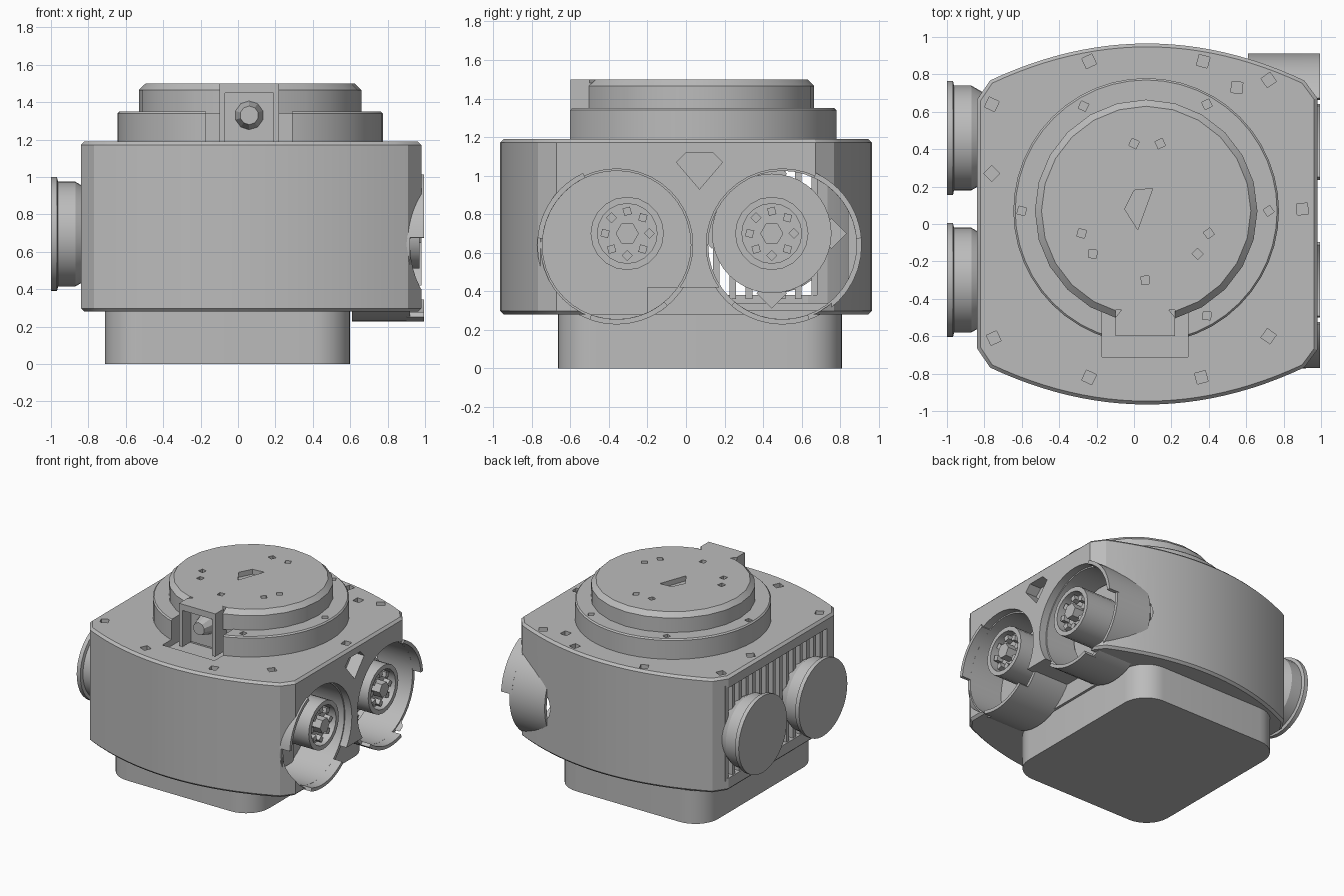
import bpy, bmesh, math
from mathutils import Matrix, Vector

if "Cube" in bpy.data.objects:
    bpy.data.objects.remove(bpy.data.objects["Cube"])

grey = bpy.data.materials.new("plain_grey")
grey.use_nodes = True
COLOR = (0.5, 0.5, 0.5, 1)
grey.diffuse_color = COLOR
grey.node_tree.nodes["Principled BSDF"].inputs["Base Color"].default_value = COLOR


def finish(name, bm):
    bmesh.ops.recalc_face_normals(bm, faces=bm.faces)
    mesh = bpy.data.meshes.new(name)
    bm.to_mesh(mesh)
    bm.free()
    ob = bpy.data.objects.new(name, mesh)
    bpy.context.collection.objects.link(ob)
    mesh.materials.append(grey)
    return ob


def prism(name, outline, lo, hi, axis="z"):
    """Extrude an outline along z (outline is x, y) or along x (outline is y, z)."""
    bm = bmesh.new()
    place = (lambda p, t: (p[0], p[1], t)) if axis == "z" else (lambda p, t: (t, p[0], p[1]))
    face = bm.faces.new([bm.verts.new(place(p, lo)) for p in outline])
    ext = bmesh.ops.extrude_face_region(bm, geom=[face])
    shift = Vector((0, 0, hi - lo)) if axis == "z" else Vector((hi - lo, 0, 0))
    bmesh.ops.translate(bm, verts=[v for v in ext["geom"] if isinstance(v, bmesh.types.BMVert)], vec=shift)
    return finish(name, bm)


def box(name, x, y, z):
    return prism(name, [(x[0], y[0]), (x[1], y[0]), (x[1], y[1]), (x[0], y[1])], *z)


def arc(c, r, a=0, b=360, n=40):
    full = abs(b - a) == 360
    steps = n if full else n + 1
    angles = [math.radians(a + (b - a) * i / n) for i in range(steps)]
    return [(c[0] + r * math.cos(t), c[1] + r * math.sin(t)) for t in angles]


def spin(name, centre, profile, axis="z", n=48):
    """Lathe a closed (radius, position) profile around the axis through centre."""
    bm = bmesh.new()
    rings = []
    for i in range(n):
        t = 2 * math.pi * i / n
        u, w = math.cos(t), math.sin(t)
        rings.append([bm.verts.new((centre[0] + r * u, centre[1] + r * w, p) if axis == "z"
                                   else (p, centre[0] + r * u, centre[1] + r * w)) for r, p in profile])
    m = len(profile)
    for i in range(n):
        for j in range(m):
            a, b = rings[i], rings[(i + 1) % n]
            bm.faces.new((a[j], a[(j + 1) % m], b[(j + 1) % m], b[j]))
    return finish(name, bm)


def tube(name, centre, r0, r1, lo, hi, axis="x", n=40):
    return spin(name, centre, [(r0, lo), (r1, lo), (r1, hi), (r0, hi)], axis, n)


def cut(target, cutters):
    for c in cutters:
        mod = target.modifiers.new("cut", "BOOLEAN")
        mod.operation, mod.solver, mod.object = "DIFFERENCE", "EXACT", c
        bpy.context.view_layer.objects.active = target
        bpy.ops.object.modifier_apply(modifier=mod.name)
        bpy.data.objects.remove(c)


def pits(points, z, r=0.03, depth=0.05):
    return [prism("pit", arc(p, r, 20 + 50 * i, 380 + 50 * i, 4), z - depth, z + 0.1)
            for i, p in enumerate(points)]


def hull_outline(inset=0.0):
    x0, x1 = -0.84 + inset, 0.98 - inset
    xs = [x0 + 0.07 + (x1 - x0 - 0.14) * i / 24 for i in range(25)]
    bow = lambda x: 0.965 - inset - 0.28 * (x - 0.07) ** 2
    back = [(x, bow(x)) for x in xs]
    side = [(x0, bow(x0) - 0.07)] + back + [(x1, bow(x1) - 0.06)]
    return side + [(x, -y) for x, y in reversed(side)]


MID = (0.065, 0.07)
CUPS = [(-0.36, 0.64, -1), (0.5, 0.64, 1)]      # y, z, outward direction

# Pedestal with rounded corners
corners = [(0.4, 0.61, 0), (-0.51, 0.61, 90), (-0.51, -0.465, 180), (0.4, -0.465, 270)]
prism("pedestal", [p for x, y, a in corners for p in arc((x, y), 0.2, a, a + 90, 8)], 0, 0.3)

# Hollow body, open on both sides
body = prism("body", hull_outline(), 0.28, 1.19)
bev = body.modifiers.new("edge", "BEVEL")
bev.width, bev.segments, bev.angle_limit = 0.018, 1, math.radians(60)
bpy.context.view_layer.objects.active = body
bpy.ops.object.modifier_apply(modifier=bev.name)
inner = [(min(x, 0.6), y) for x, y in hull_outline(0.06) if x < 0.63]
cutters = [prism("cavity", inner, 0.34, 1.13),
           box("side_window", (-0.95, -0.7), (-0.58, 0.68), (0.38, 1.1)),
           box("lower_gap", (0.62, 1.1), (-0.2, 0.34), (0.2, 0.42)),
           prism("pocket", [(-0.05, 1.07), (0, 1.12), (0.14, 1.12), (0.19, 1.07), (0.07, 0.93)], 0.88, 1.1, "x"),
           box("lens_pocket", (-0.17, 0.29), (-0.71, -0.47), (1.14, 1.3))]
for y, z, s in CUPS:
    cutters.append(prism("cup_hole", arc((y, z), 0.395), 0.55 if s > 0 else 0.63, 1.1, "x"))
screws = [(-0.76, 0.64), (-0.24, 0.87), (0.37, 0.87), (0.72, 0.77), (0.55, 0.73), (-0.76, 0.27),
          (0.9, 0.08), (0.72, -0.6), (0.36, -0.82), (-0.24, -0.82), (-0.75, -0.61)]
cut(body, cutters + pits(screws, 1.19, 0.042))

# Vertical slats behind the knobs
for i in range(15):
    y = -0.54 + i * 0.085
    box("side_slat", (-0.83, -0.77), (y, y + 0.035), (0.36, 1.12))

# Stepped turret: wide ring and bevelled cap
ring = spin("turret_ring", MID, [(0.3, 1.18), (0.71, 1.18), (0.71, 1.34), (0.7, 1.35), (0.3, 1.35)])
cut(ring, [box("ring_notch", (-0.17, 0.29), (-0.9, -0.46), (1.1, 1.6))]
    + pits([(-0.27, 0.63), (0.39, 0.64), (-0.6, 0.07), (0.72, 0.07), (0.39, -0.49)], 1.35))
bm = bmesh.new()
bmesh.ops.create_cone(bm, cap_ends=True, segments=24, radius1=0.595, radius2=0.595, depth=0.16,
                      matrix=Matrix.Translation((*MID, 1.42)))
rim = [e for e in bm.edges if all(v.co.z > 1.49 for v in e.verts)]
bmesh.ops.bevel(bm, geom=rim, offset=0.035, segments=1, affect="EDGES")
cap = finish("turret_cap", bm)
cut(cap, [box("cap_notch", (-0.1, 0.22), (-0.9, -0.46), (1.2, 1.6)),
          prism("slot", [(-0.05, 0.08), (0, 0.18), (0.1, 0.19), (0.02, -0.03)], 1.46, 1.6)]
    + pits([(0, 0.43), (0.14, 0.43), (-0.28, -0.05), (0.4, -0.05), (-0.22, -0.16),
            (0.34, -0.16), (0.06, -0.3)], 1.5))

# Hooded lens in the front notch
for x in (-0.1, 0.19):
    box("hood_leg", (x, x + 0.03), (-0.6, -0.45), (1.16, 1.48))
prism("hood_top", [(-0.1, -0.6), (0.22, -0.6), (0.22, -0.5), (0.17, -0.44), (-0.05, -0.44), (-0.1, -0.5)], 1.45, 1.5)
box("lens_mount", (-0.07, 0.19), (-0.49, -0.45), (1.16, 1.45))
bm = bmesh.new()
bmesh.ops.create_cone(bm, cap_ends=True, segments=10, radius1=0.08, radius2=0.05, depth=0.1,
                      matrix=Matrix.Translation((0.06, -0.53, 1.33)) @ Matrix.Rotation(math.pi / 2, 4, "X"))
finish("lens", bm)

# Round sockets with projecting lips, each holding a drum
for y, z, s in CUPS:
    tube("socket_wall", (y, z), 0.385, 0.412, 0.61, 0.92)
    for a, b in ((5, 65), (-130, -70)):
        if s < 0:
            a, b = 180 - a, 180 - b
        lip = arc((y, z), 0.412, a, b, 12) + arc((y, z), 0.385, b, a, 12)
        prism("socket_lip", lip, 0.9, 0.995, "x")
    c = (y - s * 0.055, 0.7)
    if s > 0:
        prism("socket_plate", arc(c, 0.31), 0.62, 0.68, "x")
        for a in (0, 90, 180, 270):
            t = math.radians(a)
            p = (c[0] + 0.31 * math.cos(t), c[1] + 0.31 * math.sin(t))
            prism("plate_tab", arc(p, 0.08, a, a + 360, 4), 0.62, 0.66, "x")
    tube("drum_rim", c, 0.155, 0.19, 0.66, 0.97, n=20)
    prism("drum_floor", arc(c, 0.16, n=20), 0.62, 0.9, "x")
    prism("drum_hub", arc(c, 0.06, n=6), 0.88, 0.98, "x")
    for i in range(8):
        p = arc(c, 0.115, n=8)[i]
        prism("drum_stud", arc(p, 0.028, 30 * i, 30 * i + 360, 4), 0.88, 0.95, "x")

# Flanged knobs on the other side
for y in (-0.3, 0.46):
    c = (y, 0.695)
    spin("knob", c, [(0.01, -1), (0.305, -1), (0.305, -0.968), (0.28, -0.962), (0.28, -0.87), (0.24, -0.8), (0.01, -0.8)], "x", 36)
    prism("knob_face", arc(c, 0.02, n=12), -1, -0.8, "x")

bpy.ops.object.select_all(action="DESELECT")
for ob in bpy.context.collection.objects:
    if ob.type == "MESH":
        ob.select_set(True)
bpy.context.view_layer.objects.active = body
bpy.ops.object.shade_smooth_by_angle(angle=math.radians(25))
